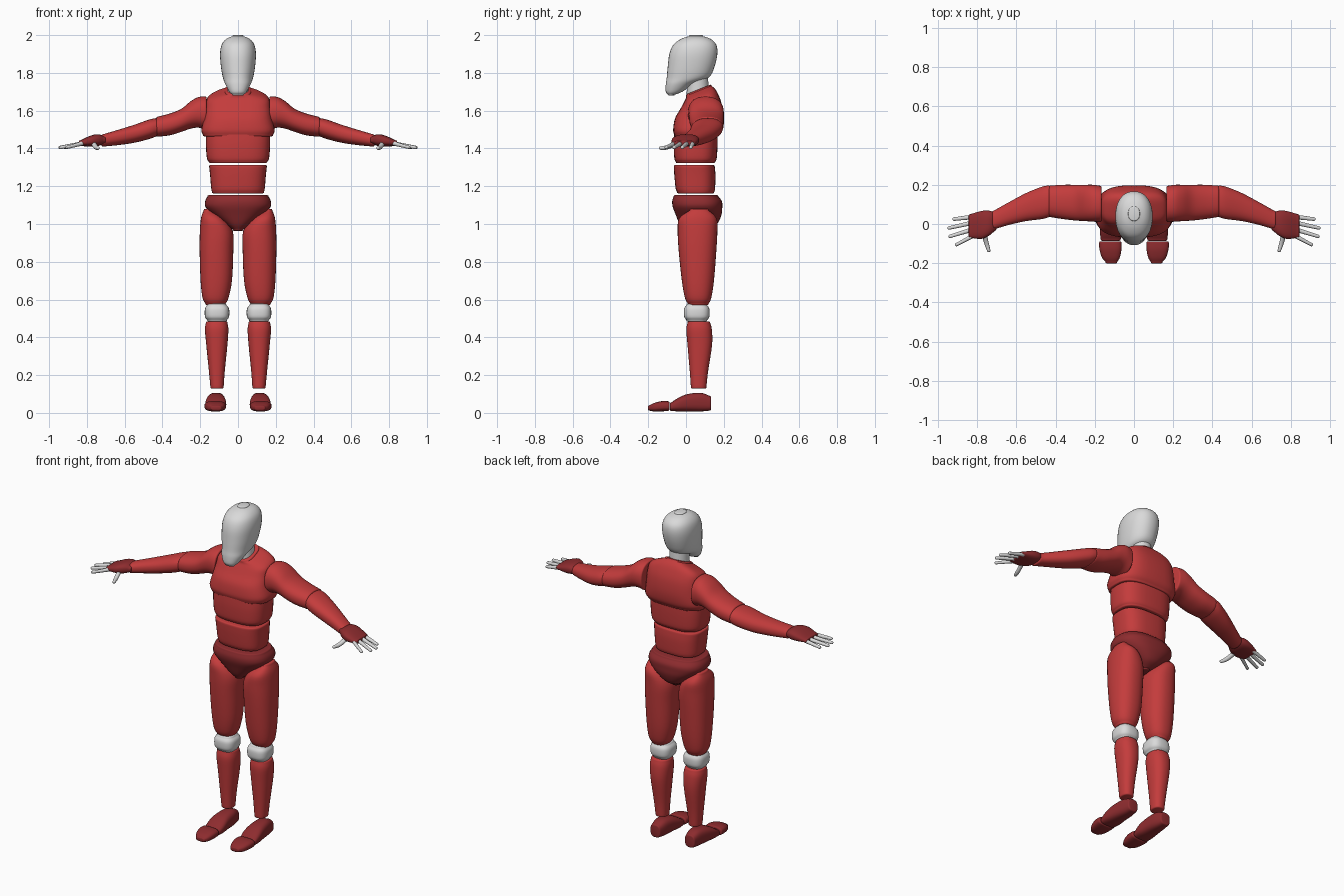
import bpy
import bmesh
import math
from mathutils import Vector

SEGMENTS = 36   # points around each cross-section
STEPS = 4       # smooth steps between two given sections

cube = bpy.data.objects.get("Cube")
if cube:
    bpy.data.objects.remove(cube, do_unlink=True)


def make_material(name, colour):
    material = bpy.data.materials.new(name)
    material.use_nodes = True
    rgba = (*colour, 1.0)
    material.diffuse_color = rgba
    material.node_tree.nodes["Principled BSDF"].inputs["Base Color"].default_value = rgba
    return material


RED = make_material("red", (.55, .045, .045))
DARK_RED = make_material("dark red", (.27, .025, .028))
GREY = make_material("light grey", (.7, .7, .7))


def smooth_sections(sections):
    """Catmull-Rom interpolation of section parameters."""
    rows = [Vector(row) for row in sections]
    result = []
    for i in range(len(rows) - 1):
        a, b = rows[max(i - 1, 0)], rows[i]
        c, d = rows[i + 1], rows[min(i + 2, len(rows) - 1)]
        for k in range(STEPS):
            s = k / STEPS
            result.append(b + .5 * s * ((c - a) + s * ((2 * a - 5 * b + 4 * c - d)
                                                       + s * (3 * (b - c) + d - a))))
    result.append(rows[-1])
    return result


def section_ring(row, power):
    """Superellipse in (u, v, t) space from its bounds, optionally tilted."""
    t, u0, u1, v0, v1, tilt = row
    points = []
    for k in range(SEGMENTS):
        angle = math.tau * k / SEGMENTS
        c, s = math.cos(angle), math.sin(angle)
        u = math.copysign(abs(c) ** (2 / power), c) * (u1 - u0) / 2
        v = math.copysign(abs(s) ** (2 / power), s) * (v1 - v0) / 2
        points.append(Vector(((u0 + u1) / 2 + u, (v0 + v1) / 2 + v, t + tilt * v)))
    return points


def rounded_cap(ring, radius, direction):
    """Extra rings that round off an end."""
    centre = sum(ring, Vector()) / len(ring)
    rings = []
    for angle in (math.pi / 6, math.pi / 3, math.pi / 2):
        inset = radius * (1 - math.cos(angle))
        push = Vector((0, 0, direction * radius * math.sin(angle)))
        rings.append([p + (centre - p) * min(inset / (p - centre).length, .95) + push
                      for p in ring])
    return rings


# Where u, v and t go for each lofting axis
AXES = {
    "x": lambda p: Vector((p.z, p.x, p.y)),
    "y": lambda p: Vector((p.x, p.z, p.y)),
    "z": lambda p: Vector((p.x, p.y, p.z)),
}


def loft(name, sections, material, axis="z", power=2.3, round_off=.008, side=1):
    rows = [tuple(row) + (0,) * (6 - len(row)) for row in sections]
    rings = [section_ring(row, power) for row in smooth_sections(rows)]
    rings = (rounded_cap(rings[0], round_off, -1)[::-1] + rings
             + rounded_cap(rings[-1], round_off, 1))
    bm = bmesh.new()
    loops = []
    for ring in rings:
        loop = []
        for point in ring:
            place = AXES[axis](point)
            place.x *= side
            loop.append(bm.verts.new(place))
        loops.append(loop)
    for low, high in zip(loops, loops[1:]):
        for k in range(SEGMENTS):
            n = (k + 1) % SEGMENTS
            bm.faces.new((low[k], low[n], high[n], high[k]))
    bm.faces.new(loops[0])
    bm.faces.new(loops[-1])
    bmesh.ops.recalc_face_normals(bm, faces=bm.faces[:])
    mesh = bpy.data.meshes.new(name)
    bm.to_mesh(mesh)
    bm.free()
    mesh.materials.append(material)
    obj = bpy.data.objects.new(name, mesh)
    bpy.context.collection.objects.link(obj)
    bpy.ops.object.select_all(action="DESELECT")
    obj.select_set(True)
    bpy.context.view_layer.objects.active = obj
    bpy.ops.object.shade_smooth_by_angle(angle=math.radians(40))
    return obj


def central(name, sections, material, **options):
    """Symmetric part; rows are height, half width, front, back, tilt."""
    rows = [(z, -w, w, front, back, *tilt) for z, w, front, back, *tilt in sections]
    return loft(name, rows, material, **options)


def paired(name, sections, material, **options):
    for prefix, side in (("left", 1), ("right", -1)):
        loft(f"{prefix}_{name}", sections, material, side=side, **options)


# Head and neck
central("head", [
    (1.685, .03, -.095, -.06), (1.70, .046, -.107, -.02), (1.74, .067, -.107, .04),
    (1.775, .08, -.102, .12), (1.83, .09, -.097, .15), (1.90, .095, -.088, .166),
    (1.95, .086, -.066, .16), (1.98, .062, -.025, .13), (1.994, .03, .015, .09)],
    GREY, power=2.2, round_off=.006)
central("neck", [(1.66, .058, 0, .125), (1.72, .055, .005, .12), (1.80, .055, .005, .115)],
        GREY, power=2)

# Torso
central("chest", [
    (1.472, .186, -.062, .175), (1.50, .194, -.068, .19), (1.56, .18, -.058, .197),
    (1.62, .172, -.03, .19, .1), (1.665, .163, -.01, .172, .2),
    (1.69, .125, .0, .155, .3), (1.705, .07, .0, .135, .4)],
    RED, power=3)
central("upper_abdomen", [
    (1.33, .155, -.055, .155), (1.35, .165, -.062, .163), (1.42, .17, -.065, .167),
    (1.48, .17, -.062, .167)], RED, power=2.8)
central("waist", [
    (1.17, .138, -.048, .15), (1.19, .142, -.055, .154), (1.26, .148, -.062, .156),
    (1.305, .153, -.064, .152)], RED, power=2.8)
central("pelvis", [
    (.972, .03, -.015, .12), (1.0, .07, -.035, .165), (1.05, .135, -.055, .188),
    (1.09, .172, -.07, .192), (1.12, .174, -.073, .19), (1.145, .162, -.066, .172)],
    DARK_RED, power=2.5)

# Arms
paired("upper_arm", [
    (.174, .01, .195, 1.50, 1.675), (.21, .012, .2, 1.51, 1.672), (.25, .015, .2, 1.505, 1.65),
    (.30, .018, .2, 1.488, 1.61), (.36, .025, .2, 1.47, 1.585), (.425, .035, .196, 1.462, 1.568)],
    RED, axis="x")
paired("forearm", [
    (.435, .035, .196, 1.463, 1.56), (.47, .025, .19, 1.45, 1.553), (.55, .015, .158, 1.43, 1.525),
    (.64, -.005, .11, 1.417, 1.497), (.715, -.028, .068, 1.41, 1.475)],
    RED, axis="x")
paired("hand", [
    (.71, -.035, .06, 1.425, 1.465), (.74, -.06, .068, 1.413, 1.475),
    (.78, -.076, .066, 1.41, 1.468), (.835, -.07, .05, 1.413, 1.443)],
    DARK_RED, axis="x", power=2.6)

# Fingers, from knuckle to tip
fingers = {
    "index_finger": (-.062, .905, -.105),
    "middle_finger": (-.028, .938, -.063),
    "ring_finger": (.006, .943, -.02),
    "little_finger": (.036, .918, .025),
}
for name, (base, reach, tip) in fingers.items():
    paired(name, [(.825, base - .012, base + .012, 1.415, 1.438),
                  (reach, tip - .009, tip + .009, 1.397, 1.414)],
           GREY, axis="x", power=2)
paired("thumb", [(-.135, .732, .75, 1.393, 1.411), (-.1, .74, .764, 1.394, 1.418),
                 (-.05, .752, .778, 1.414, 1.44)], GREY, axis="y", power=2)

# Legs
paired("thigh", [
    (.578, .066, .172, .01, .12), (.61, .05, .188, -.006, .134), (.70, .032, .198, -.022, .148),
    (.85, .025, .203, -.038, .16), (.96, .027, .202, -.044, .166),
    (1.03, .072, .196, -.036, .162), (1.072, .132, .182, .02, .12)], RED)
paired("knee", [
    (.492, .058, .164, .002, .112), (.51, .047, .175, -.01, .124),
    (.55, .047, .175, -.01, .124), (.57, .06, .164, .002, .112)], GREY, power=2.8)
paired("shin", [
    (.136, .076, .146, .026, .108), (.22, .07, .154, .02, .117), (.36, .056, .168, .008, .138),
    (.44, .051, .175, .002, .137), (.477, .056, .17, .008, .128)], RED)

# Feet
paired("foot", [
    (-.078, .068, .17, .01, .055), (-.04, .062, .173, .008, .08), (.01, .066, .168, .008, .1),
    (.08, .072, .158, .008, .106), (.125, .082, .15, .012, .09)],
    DARK_RED, axis="y", power=2.8)
paired("toes", [
    (-.193, .085, .146, .012, .04), (-.17, .072, .164, .008, .052),
    (-.13, .064, .176, .008, .062), (-.096, .064, .178, .01, .062)],
    DARK_RED, axis="y", power=2.8)
